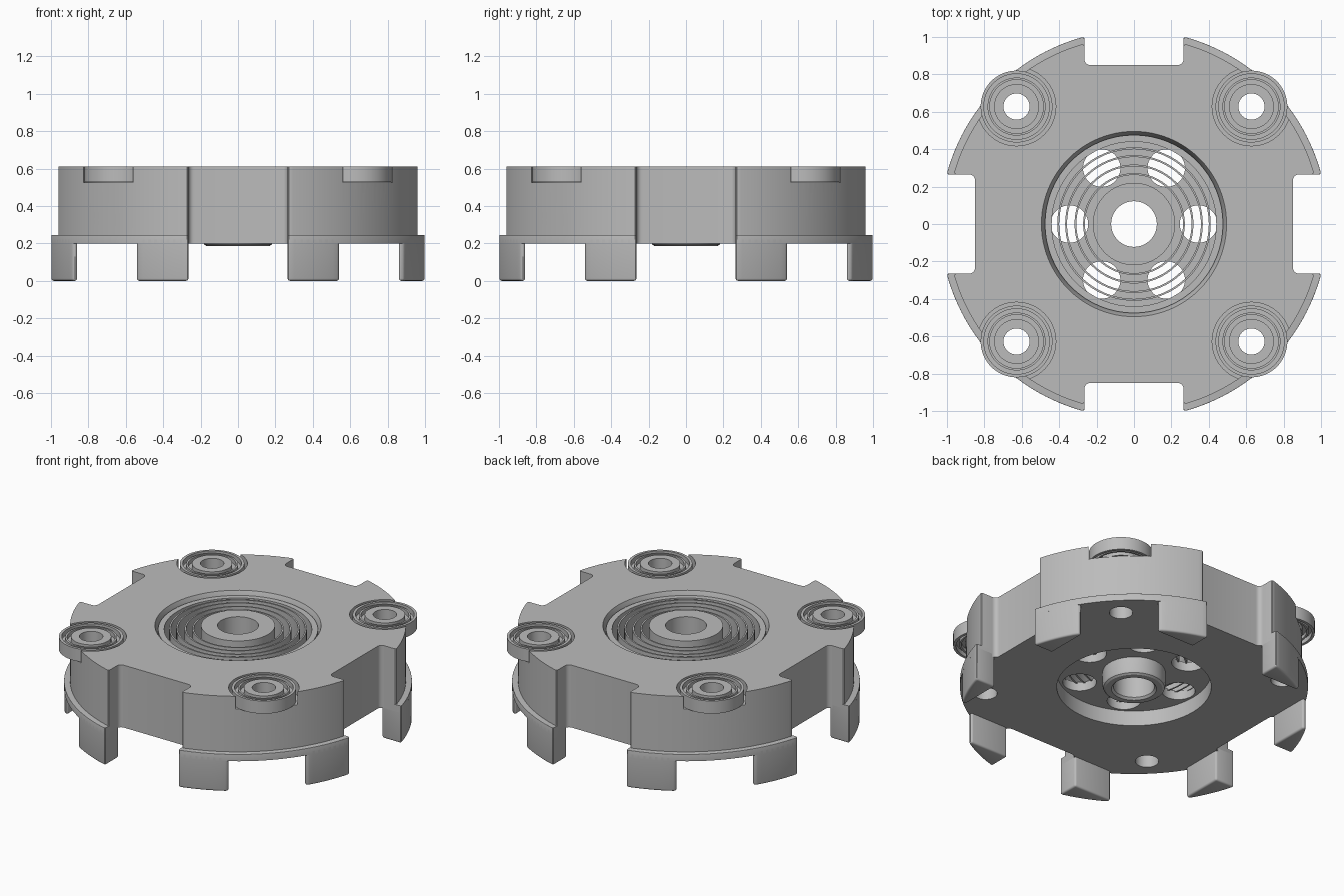
import bpy, bmesh
from math import sin, cos, pi, asin, sqrt, radians
from mathutils import Matrix

cube = bpy.data.objects.get("Cube")
if cube:
    bpy.data.objects.remove(cube)

grey = bpy.data.materials.new("plain grey")
grey.use_nodes = True
grey.diffuse_color = (0.5, 0.5, 0.5, 1)
grey.node_tree.nodes["Principled BSDF"].inputs["Base Color"].default_value = (0.5, 0.5, 0.5, 1)

BODY_R, FLANGE_R = 1.0, 1.036
NOTCH, FLOOR, FILLET = 0.265, 0.85, 0.03
BASE, STEP, TOP = 0.2, 0.245, 0.61
CORNER = 0.628


def finish(name, bm):
    bmesh.ops.recalc_face_normals(bm, faces=bm.faces)
    mesh = bpy.data.meshes.new(name)
    bm.to_mesh(mesh)
    bm.free()
    mesh.materials.append(grey)
    ob = bpy.data.objects.new(name, mesh)
    bpy.context.scene.collection.objects.link(ob)
    return ob


def smooth(ob):
    for p in ob.data.polygons:
        p.use_smooth = True
    ob.data.set_sharp_from_angle(angle=radians(32))


def arc(cx, cy, r, a, b, n):
    return [(cx + r * cos(a + (b - a) * i / n), cy + r * sin(a + (b - a) * i / n))
            for i in range(n + 1)]


def prism(points, z0, z1):
    bm = bmesh.new()
    face = bm.faces.new([bm.verts.new((x, y, z0)) for x, y in points])
    new = bmesh.ops.extrude_face_region(bm, geom=[face])["geom"]
    verts = [g for g in new if isinstance(g, bmesh.types.BMVert)]
    bmesh.ops.translate(bm, verts=verts, vec=(0, 0, z1 - z0))
    bmesh.ops.recalc_face_normals(bm, faces=bm.faces)
    return bm


def bevel(bm, edges, width):
    bmesh.ops.bevel(bm, geom=edges, offset=width, segments=3, profile=0.5,
                    affect="EDGES", clamp_overlap=True)


def lathe(name, profile, x=0, y=0, steps=64):
    """Revolve a closed (radius, z) profile about a vertical axis."""
    bm = bmesh.new()
    verts = [bm.verts.new((r, 0, z)) for r, z in profile]
    edges = [bm.edges.new((verts[i - 1], verts[i])) for i in range(len(verts))]
    bmesh.ops.spin(bm, geom=verts + edges, angle=2 * pi, steps=steps,
                   axis=(0, 0, 1), cent=(0, 0, 0))
    bmesh.ops.remove_doubles(bm, verts=bm.verts, dist=1e-4)
    bmesh.ops.translate(bm, verts=bm.verts, vec=(x, y, 0))
    return finish(name, bm)


def tube(name, r0, r1, z0, z1, x=0, y=0):
    return lathe(name, [(r0, z0), (r1, z0), (r1, z1), (r0, z1)], x, y)


def rod(name, r, z0, z1, x=0, y=0):
    return tube(name, 0, r, z0, z1, x, y)


def notched_disc(r, z0, z1):
    """Disc with a square notch on each of its four sides."""
    a = asin(NOTCH / r)
    c, d = FLOOR + FILLET, NOTCH - FILLET
    quarter = arc(c, d, FILLET, pi, pi / 2, 5) + arc(0, 0, r, a, pi / 2 - a, 32)
    quarter += arc(d, c, FILLET, 0, -pi / 2, 5)
    pts = []
    for k in range(4):
        s, t = round(sin(k * pi / 2)), round(cos(k * pi / 2))
        pts += [(x * t - y * s, x * s + y * t) for x, y in quarter]
    bm = prism(pts, z0, z1)
    tips = [e for e in bm.edges if abs(e.verts[0].co.z - e.verts[1].co.z) > 0.01
            and e.calc_face_angle(0) > radians(50)]
    bevel(bm, tips, 0.015)
    return bm


# Main body and the rounded flange beneath it
body = finish("body", notched_disc(BODY_R, STEP, TOP))
bm = notched_disc(FLANGE_R, BASE, STEP)
rim = [e for e in bm.edges
       if all(v.co.z > STEP - 0.001 and v.co.xy.length > FLANGE_R - 0.002 for v in e.verts)]
bevel(bm, rim, 0.015)
flange = finish("flange", bm)

# Cutters for the pockets and holes
corners = [(sx * CORNER, sy * CORNER) for sx in (-1, 1) for sy in (-1, 1)]
cutters = [
    lathe("top_pocket", [(0, 0.36), (0.475, 0.36), (0.475, 0.56), (0.495, TOP),
                         (0.507, 0.64), (0, 0.64)], steps=96),
    rod("under_recess", 0.46, 0.1, 0.3),
    rod("bore", 0.15, 0.25, 0.4),
]
cutters += [rod("vent", 0.1, 0.25, 0.4, 0.345 * cos(k * pi / 3), 0.345 * sin(k * pi / 3))
            for k in range(6)]
cutters += [lathe("corner_pocket", [(0, 0.1), (0.07, 0.1), (0.07, 0.525), (0.21, 0.525),
                                    (0.21, 0.7), (0, 0.7)], x, y) for x, y in corners]
for ob in (body, flange):
    for c in cutters:
        c.hide_render = True
        mod = ob.modifiers.new(c.name, "BOOLEAN")
        mod.operation, mod.solver, mod.object = "DIFFERENCE", "EXACT", c
    bpy.context.view_layer.update()
    graph = bpy.context.evaluated_depsgraph_get()
    cut_mesh = bpy.data.meshes.new_from_object(ob.evaluated_get(graph))
    ob.modifiers.clear()
    ob.data = cut_mesh
for c in cutters:
    bpy.data.objects.remove(c)

# Feet: one on each side of every notch, flat inside and curved outside
x0, x1, inner = NOTCH, 0.54, 0.86
foot = [(x0, inner), (x1, inner)]
foot += arc(0, 0, FLANGE_R, pi / 2 - asin(x1 / FLANGE_R), pi / 2 - asin(x0 / FLANGE_R), 8)
for k in range(4):
    for side in (1, -1):
        bm = prism([(x * side, y) for x, y in foot], 0, BASE + 0.02)
        sharp = [e for e in bm.edges if e.calc_face_angle(0) > radians(40)
                 and min(v.co.z for v in e.verts) < 0.01]
        bevel(bm, sharp, 0.014)
        bm.transform(Matrix.Rotation(k * pi / 2, 4, "Z"))
        smooth(finish("foot", bm))

# Central hub with a rounded lower end
hub = lathe("hub", [(0.122, 0.2), (0.135, 0.187), (0.17, 0.187), (0.182, 0.195),
                    (0.187, 0.21), (0.187, 0.32), (0.22, 0.34), (0.22, TOP), (0.122, TOP)])

# Thin concentric rings around the hub
rings = [tube("centre_ring", r, r + 0.01, 0.35, 0.59) for r in (0.262, 0.308, 0.358, 0.4)]
rings.append(tube("centre_outer_ring", 0.44, 0.476, 0.35, 0.585))

# Corner bearings that stand out past the body
for x, y in corners:
    rings += [
        tube("bearing_outer", 0.175, 0.192, 0.527, TOP, x, y),
        tube("bearing_middle", 0.143, 0.155, 0.535, 0.605, x, y),
        tube("bearing_inner", 0.07, 0.12, 0.527, TOP, x, y),
        tube("bearing_web", 0.115, 0.18, 0.557, 0.577, x, y),
    ]

for ob in [body, flange, hub] + rings:
    smooth(ob)
